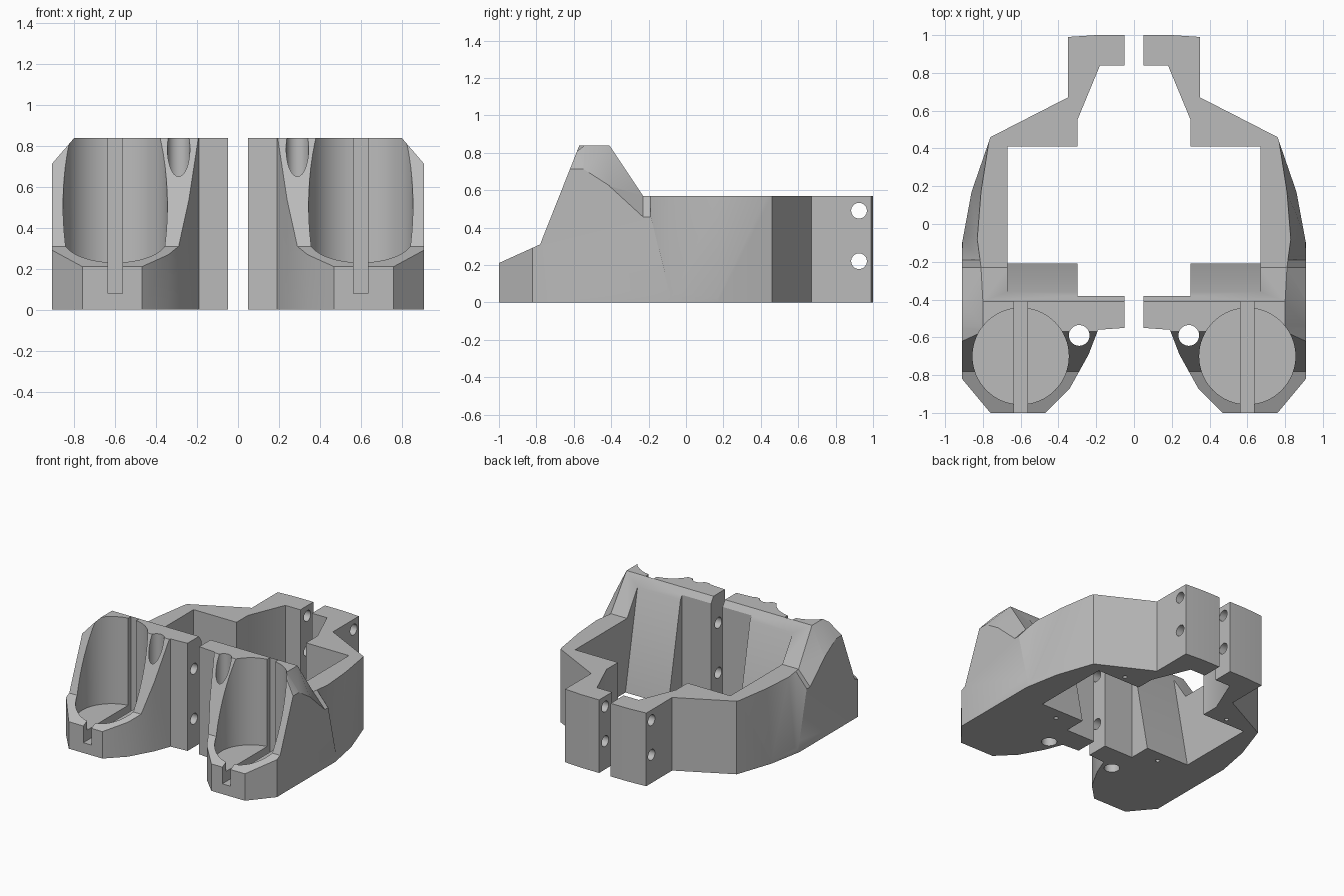
import bpy, bmesh, math
from mathutils import Matrix, Vector

cube = bpy.data.objects.get("Cube")
if cube:
    bpy.data.objects.remove(cube, do_unlink=True)

grey = bpy.data.materials.new("plain grey")
grey.use_nodes = True
colour = (0.5, 0.5, 0.5, 1)
grey.diffuse_color = colour
grey.node_tree.nodes["Principled BSDF"].inputs["Base Color"].default_value = colour


def loft(name, sections):
    """Closed solid through matching rings of points."""
    bm = bmesh.new()
    rings = [[bm.verts.new(p) for p in s] for s in sections]
    for a, b in zip(rings, rings[1:]):
        for i in range(len(a)):
            j = (i + 1) % len(a)
            bm.faces.new((a[i], a[j], b[j], b[i]))
    bm.faces.new(rings[0])
    bm.faces.new(rings[-1])
    bmesh.ops.recalc_face_normals(bm, faces=bm.faces)
    return finish(name, bm)


def finish(name, bm):
    mesh = bpy.data.meshes.new(name)
    bm.to_mesh(mesh)
    bm.free()
    obj = bpy.data.objects.new(name, mesh)
    bpy.context.collection.objects.link(obj)
    mesh.materials.append(grey)
    return obj


def plan_prism(name, outline, low, high):
    return loft(name, [[(x, y, z) for x, y in outline] for z in (low, high)])


def side_prism(name, profile, x0, x1):
    return loft(name, [[(x, y, z) for y, z in profile] for x in (x0, x1)])


def rod(name, start, end, radius, sides=32):
    a, b = Vector(start), Vector(end)
    turn = (b - a).to_track_quat('Z', 'Y').to_matrix().to_4x4()
    bm = bmesh.new()
    bmesh.ops.create_cone(bm, cap_ends=True, segments=sides, radius1=radius, radius2=radius,
                          depth=(b - a).length, matrix=Matrix.Translation((a + b) / 2) @ turn)
    return finish(name, bm)


def boolean(target, tool, operation='DIFFERENCE'):
    bpy.context.view_layer.objects.active = target
    mod = target.modifiers.new("cut", 'BOOLEAN')
    mod.operation, mod.solver, mod.object = operation, 'EXACT', tool
    bpy.ops.object.modifier_apply(modifier=mod.name)
    bpy.data.objects.remove(tool, do_unlink=True)


# Plan outline of one half
outline = [(.05, 1), (.2, 1), (.35, .99), (.35, .67), (.76, .46), (.86, .17), (.91, -.1),
           (.91, -.82), (.76, -1), (.47, -1), (.34, -.87), (.24, -.69), (.19, -.56),
           (.05, -.55), (.05, -.38), (.3, -.38), (.3, -.21), (.67, -.21), (.67, .41),
           (.3, .41), (.3, .55), (.18, .84), (.05, .84)]
body = plan_prism("clamp_body", outline, 0, 1)

# Side profile: low nose, tall holder, lower rear frame
profile = [(-1.1, 0), (-1.1, .165), (-.78, .31), (-.57, .84), (-.41, .84),
           (-.23, .57), (1.1, .57), (1.1, 0)]
boolean(body, side_prism("side_profile", profile, -.1, 1.1), 'INTERSECT')

# Bevelled outer shoulder that fades into the drafted side wall: y, top x, top z, low x, low z
shoulder = [(-.9, .8, .84, .912, .71), (-.55, .8, .84, .912, .71), (-.41, .8, .84, .912, .62),
            (-.23, .81, .57, .912, .455), (-.19, .815, .57, .912, .455),
            (-.08, .83, .57, .912, -.01), (.17, .81, .57, .863, -.01), (.47, .763, .57, .763, -.01)]
boolean(body, loft("shoulder_cut", [
    [(lx, y, lz), (tx, y, tz), (tx - .01, y, 1.2), (1.2, y, 1.2), (1.2, y, lz)]
    for y, tx, tz, lx, lz in shoulder]))

# Sloping pocket behind the holder
pocket = [(-.21, -.001), (-.36, .765), (-.36, 1), (.1, 1), (.1, -.001)]
boolean(body, side_prism("pocket_cut", pocket, .29, .67))

# Round socket, its key slot and the cable hole
boolean(body, rod("socket", (.6, -.7, .16), (.6, -.7, 1), .255, 64))
slot = [(.565, -1.1), (.635, -1.1), (.635, -.41), (.565, -.41)]
boolean(body, plan_prism("slot", slot, .08, 1))
boolean(body, rod("cable_hole", (.29, -.59, -.1), (.29, -.59, 1), .055))

# Bolt holes in the rear block and front tab
for y, z, end in ((.925, .22, .5), (.925, .49, .5), (-.47, .22, .26), (-.47, .61, .26)):
    boolean(body, rod("bolt_hole", (0, y, z), (end, y, z), .042))

# Small screw holes in the base
for y in (-.3, .46):
    boolean(body, rod("screw_hole", (.47, y, -.1), (.47, y, .2), .016, 16))

# Opposite half
bpy.context.view_layer.objects.active = body
body.select_set(True)
mirror = body.modifiers.new("mirror", 'MIRROR')
mirror.use_axis[0] = True
mirror.use_mirror_merge = False
bpy.ops.object.modifier_apply(modifier=mirror.name)
bpy.ops.object.shade_smooth_by_angle(angle=math.radians(25))
